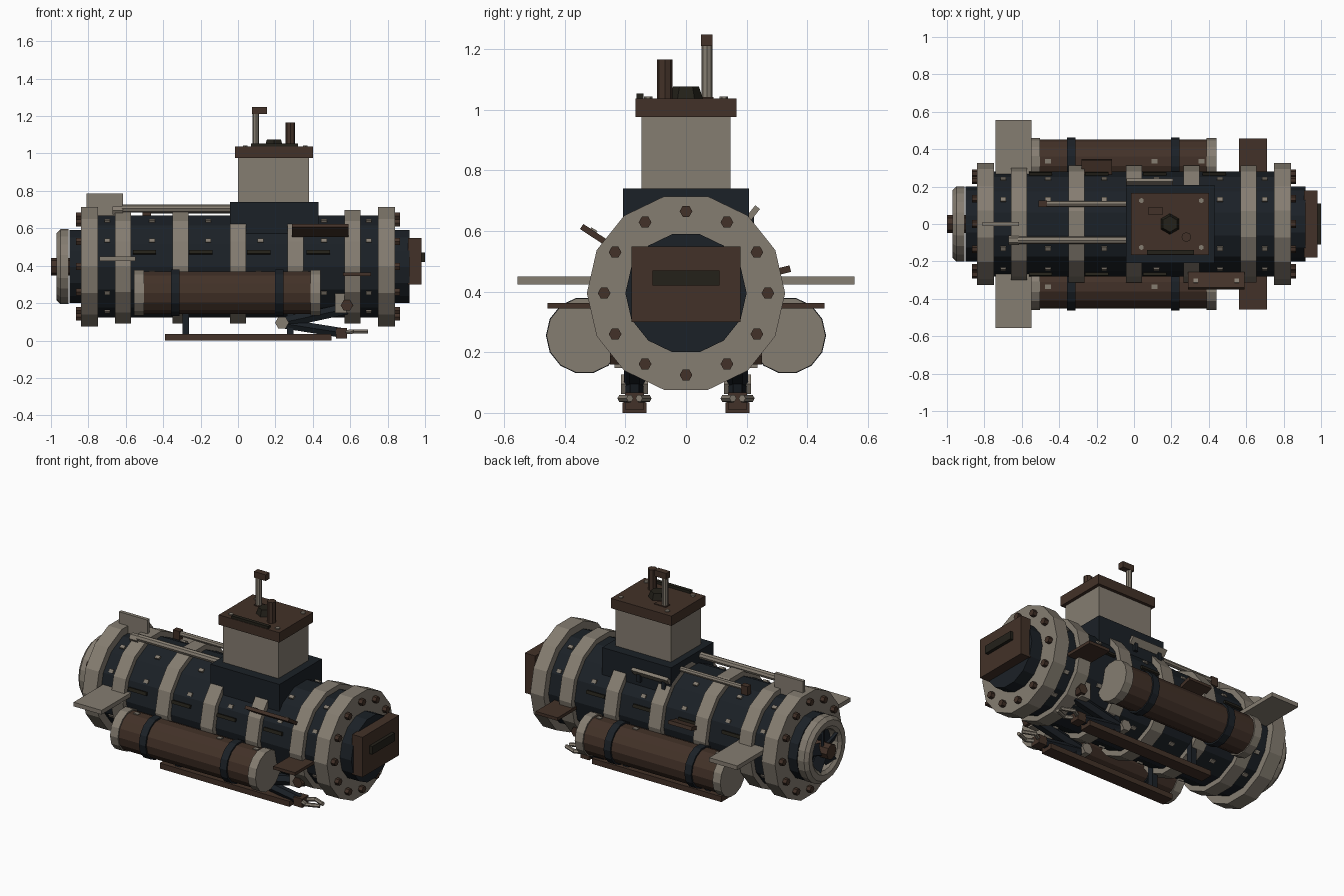
import bpy, bmesh
from math import sin, cos, pi, radians
from mathutils import Vector, Matrix

if "Cube" in bpy.data.objects:
    bpy.data.objects.remove(bpy.data.objects["Cube"])

def mat(name, c):
    m = bpy.data.materials.new(name)
    m.diffuse_color = (*c, 1)
    m.use_nodes = True
    m.node_tree.nodes["Principled BSDF"].inputs["Base Color"].default_value = m.diffuse_color
    return m

DARK = mat("dark_steel", (0.011, 0.015, 0.020))
BROWN = mat("rust_brown", (0.055, 0.031, 0.021))
LIGHT = mat("pale_metal", (0.235, 0.205, 0.165))
OLIVE = mat("black_olive", (0.017, 0.015, 0.010))
AXIS = 0.395

def finish(name, bm, m):
    bmesh.ops.recalc_face_normals(bm, faces=bm.faces)
    me = bpy.data.meshes.new(name)
    bm.to_mesh(me)
    bm.free()
    me.materials.append(m)
    ob = bpy.data.objects.new(name, me)
    bpy.context.collection.objects.link(ob)
    return ob

def box(name, m, x, y, z, tilt=0):
    """Box from (min, max) ranges, optionally tilted about its own x axis."""
    bm = bmesh.new()
    c = Vector([(a + b) / 2 for a, b in (x, y, z)])
    s = [b - a for a, b in (x, y, z)]
    M = Matrix.Translation(c) @ Matrix.Rotation(tilt, 4, 'X') @ Matrix.Diagonal((*s, 1))
    bmesh.ops.create_cube(bm, size=1, matrix=M)
    return finish(name, bm, m)

def rod(name, m, p, q, r, n=14, r2=None):
    """Flat-sided cylinder or cone between two points."""
    p, q = Vector(p), Vector(q)
    d = (q - p).normalized()
    u = Vector((0, 1, 0)) if abs(d.y) < 0.9 else Vector((1, 0, 0))
    v = d.cross(u).normalized()
    u = v.cross(d)
    bm = bmesh.new()
    ends = []
    for c, rr in ((p, r), (q, r if r2 is None else r2)):
        ends.append([bm.verts.new(c + rr * (cos(2*pi*i/n) * u + sin(2*pi*i/n) * v)) for i in range(n)])
        bm.faces.new(ends[-1])
    for i in range(n):
        j = (i + 1) % n
        bm.faces.new((ends[0][i], ends[0][j], ends[1][j], ends[1][i]))
    return finish(name, bm, m)

def xrod(name, m, x0, x1, y, z, r, n=14, r2=None):
    return rod(name, m, (x0, y, z), (x1, y, z), r, n, r2)

def ring(name, m, profile, n=14):
    """Closed (x, radius) profile turned around the hull axis."""
    bm = bmesh.new()
    loops = [[bm.verts.new((x, r*cos(2*pi*i/n), AXIS + r*sin(2*pi*i/n))) for x, r in profile]
             for i in range(n)]
    k = len(profile)
    for i in range(n):
        a, b = loops[i], loops[(i + 1) % n]
        for j in range(k):
            bm.faces.new((a[j], a[(j+1) % k], b[(j+1) % k], b[j]))
    return finish(name, bm, m)

def around(name, m, x, ang, r, size):
    """Small plate lying on the hull at the given angle."""
    bm = bmesh.new()
    a = radians(ang)
    M = (Matrix.Translation((x, r*cos(a), AXIS + r*sin(a))) @ Matrix.Rotation(a, 4, 'X')
         @ Matrix.Diagonal((*size, 1)))
    bmesh.ops.create_cube(bm, size=1, matrix=M)
    return finish(name, bm, m)

# Hull, reinforcing bands, end flanges and their bolts
xrod("hull", DARK, -0.80, 0.80, 0, AXIS, 0.28)
for x in (-0.615, -0.308, 0, 0.308, 0.612):
    xrod("hull_band", LIGHT, x - 0.043, x + 0.043, 0, AXIS, 0.312)
for s in (-1, 1):
    xrod("end_flange", LIGHT, s*0.748, s*0.84, 0, AXIS, 0.327)
    for i in range(12):
        a = i * pi / 6
        xrod("flange_bolt", BROWN, s*0.83, s*0.866, 0.27*cos(a), AXIS + 0.27*sin(a), 0.021, 6)
xrod("nose_drum", DARK, 0.83, 0.918, 0, AXIS, 0.2)
box("nose_box", BROWN, (0.91, 0.98), (-0.18, 0.18), (0.30, 0.548))
box("nose_slit", OLIVE, (0.97, 1.0), (-0.11, 0.11), (0.42, 0.47))

# Tail shroud and propeller
xrod("tail_drum", DARK, -0.90, -0.83, 0, AXIS, 0.2)
ring("propeller_shroud", LIGHT, [(-0.905, 0.2), (-0.95, 0.2), (-0.97, 0.18), (-0.97, 0.145),
                                 (-0.955, 0.125), (-0.905, 0.125)], 20)
xrod("propeller_hub", BROWN, -1.0, -0.89, 0, AXIS, 0.047, 8)
for i in range(5):
    b = box("propeller_blade", DARK, (-0.008, 0.008), (-0.035, 0.035), (0.02, 0.135))
    b.matrix_world = (Matrix.Translation((-0.94, 0, AXIS)) @ Matrix.Rotation(i*2*pi/5, 4, 'X')
                      @ Matrix.Rotation(0.5, 4, 'Z'))

# Hull plates and slots
for x in (-0.7, -0.46, -0.16, 0.12, 0.46, 0.70):
    for a in (30, 62, 118, 150, 210, 240, 300, 330):
        around("hull_plate", LIGHT, x, a, 0.274, (0.03, 0.02, 0.022))
for x in (-0.5, -0.2, 0.11, 0.43):
    for a in (16, 164):
        around("hull_slot", OLIVE, x, a, 0.277, (0.125, 0.022, 0.02))

# Side tanks, fins, skids and arms, both sides
for s in (-1, 1):
    y = s * 0.335
    xrod("side_tank", BROWN, -0.52, 0.41, y, 0.255, 0.117)
    for x in (-0.53, 0.415):
        xrod("tank_cap", LIGHT, x - 0.027, x + 0.027, y, 0.255, 0.125)
    for x in (-0.335, 0.22):
        xrod("tank_strap", DARK, x - 0.023, x + 0.023, y, 0.255, 0.127)
        box("tank_bracket", DARK, (x - 0.02, x + 0.02), sorted((s*0.22, s*0.31)), (0.24, 0.29))
    for x in (-0.46, 0.11, 0.36):
        box("tank_plate", LIGHT, (x - 0.016, x + 0.016), (y - 0.012, y + 0.012), (0.36, 0.374))
    box("stern_plane", LIGHT, (-0.74, -0.548), sorted((s*0.25, s*0.555)), (0.424, 0.45))
    box("bow_plane", BROWN, (0.562, 0.712), sorted((s*0.25, s*0.457)), (0.344, 0.363))
    # Skid
    y = s * 0.17
    box("skid", BROWN, (-0.39, 0.5), (y - 0.04, y + 0.04), (0.0, 0.034))
    for x in (-0.28, 0.28):
        box("skid_strut", DARK, (x - 0.018, x + 0.018), (y - 0.02, y + 0.02), (0.02, 0.2))
    # Folded arm with claw
    box("arm_mount", LIGHT, (0.518, 0.58), sorted((s*0.13, s*0.235)), (0.148, 0.262))
    rod("arm_shoulder", BROWN, (0.582, s*0.13, 0.188), (0.582, s*0.25, 0.188), 0.033, 6)
    rod("upper_arm", DARK, (0.582, y, 0.17), (0.235, y, 0.095), 0.034, 6)
    rod("arm_elbow", LIGHT, (0.235, y - 0.045, 0.095), (0.235, y + 0.045, 0.095), 0.037, 6)
    rod("forearm", DARK, (0.235, y, 0.092), (0.55, y, 0.042), 0.03, 6)
    box("arm_wrist", BROWN, (0.523, 0.582), (y - 0.032, y + 0.032), (0.012, 0.067))
    for t in (-1, 1):
        rod("claw_base", LIGHT, (0.57, y + t*0.015, 0.045), (0.62, y + t*0.045, 0.048), 0.013, 6)
        rod("claw_tip", LIGHT, (0.615, y + t*0.045, 0.048), (0.692, y + t*0.015, 0.048), 0.012, 6)

box("tail_fin", LIGHT, (-0.81, -0.615), (-0.011, 0.011), (0.62, 0.785))

# Conning tower
box("tower_base", DARK, (-0.043, 0.43), (-0.208, 0.208), (0.5, 0.74))
box("tower", LIGHT, (0.0, 0.38), (-0.147, 0.147), (0.73, 0.985))
box("tower_roof", BROWN, (-0.016, 0.4), (-0.166, 0.166), (0.976, 1.037))
rod("hatch", OLIVE, (0.192, 0, 1.03), (0.192, 0, 1.076), 0.058, 6, 0.043)
box("roof_rail", OLIVE, (0.07, 0.32), (-0.163, -0.14), (1.03, 1.053))
box("roof_panel", BROWN, (0.075, 0.155), (0.05, 0.09), (1.03, 1.042))
for x in (0.04, 0.36):
    for y in (-0.125, 0.125):
        rod("roof_bolt", LIGHT, (x, y, 1.03), (x, y, 1.044), 0.014, 6)
rod("periscope_tube", LIGHT, (0.095, 0.069, 1.03), (0.095, 0.069, 1.22), 0.018, 8)
box("periscope_head", BROWN, (0.074, 0.155), (0.05, 0.088), (1.21, 1.248))
rod("vent_stack", BROWN, (0.28, -0.07, 1.03), (0.28, -0.07, 1.166), 0.026, 8)

# Deck pipes with end fittings
xrod("deck_pipe_large", LIGHT, -0.62, -0.03, -0.087, 0.705, 0.021, 8)
xrod("pipe_nut", LIGHT, -0.67, -0.615, -0.087, 0.695, 0.026, 6)
xrod("deck_pipe_small", LIGHT, -0.48, -0.03, 0.108, 0.695, 0.016, 8)
box("pipe_fitting", BROWN, (-0.51, -0.465), (0.09, 0.126), (0.66, 0.715))

# Shelves and rail on the hull sides
box("front_shelf", BROWN, (0.29, 0.59), (-0.352, -0.255), (0.578, 0.598), -0.58)
for x in (0.33, 0.55):
    box("shelf_bolt", LIGHT, (x - 0.012, x + 0.012), (-0.318, -0.294), (0.592, 0.607), -0.58)
box("rear_shelf", BROWN, (-0.28, -0.118), (0.265, 0.345), (0.455, 0.477), 0.25)
box("rear_rail", LIGHT, (-0.04, 0.208), (0.198, 0.245), (0.65, 0.67), 0.9)
for x in (-0.0, 0.17):
    box("rail_post", DARK, (x - 0.012, x + 0.012), (0.19, 0.225), (0.6, 0.655))
